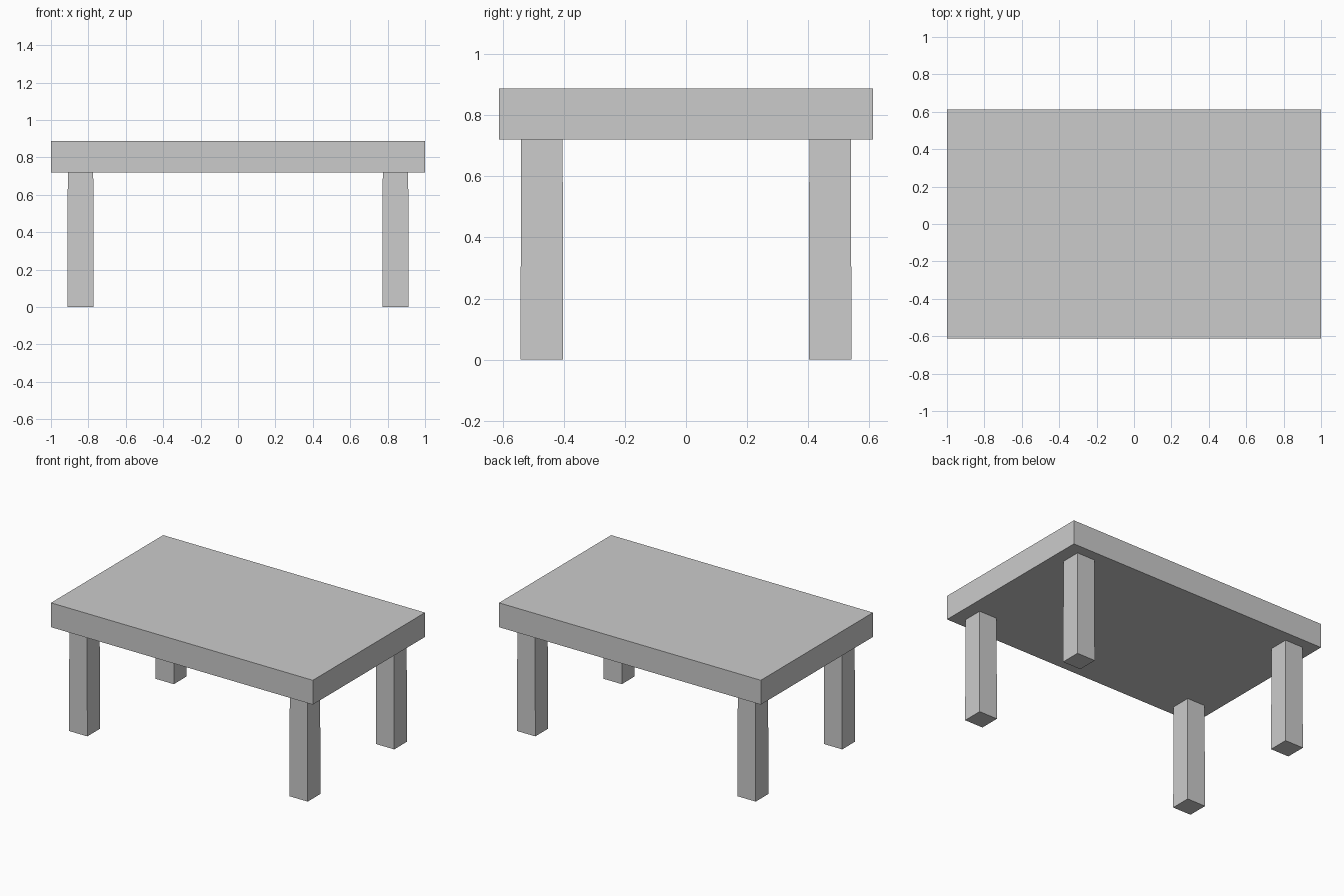
import bpy
import bmesh

if "Cube" in bpy.data.objects:
    bpy.data.objects.remove(bpy.data.objects["Cube"])


def tapered_box(name, center, z0, z1, half_bottom, half_top):
    """Box whose bottom and top rectangles may differ slightly."""
    bm = bmesh.new()
    bmesh.ops.create_cube(bm, size=2)
    for v in bm.verts:
        hx, hy = half_top if v.co.z > 0 else half_bottom
        v.co = (v.co.x * hx, v.co.y * hy, z1 if v.co.z > 0 else z0)
    mesh = bpy.data.meshes.new(name)
    bm.to_mesh(mesh)
    bm.free()
    obj = bpy.data.objects.new(name, mesh)
    obj.location = (center[0], center[1], 0)
    bpy.context.collection.objects.link(obj)
    return obj


# Thick slab top
tapered_box("tabletop", (0, 0), 0.72, 0.888, (1, 0.612), (1, 0.612))

# Four square legs, very slightly wider at the foot
for side, sx in (("left", -1), ("right", 1)):
    for end, sy in (("front", -1), ("back", 1)):
        tapered_box(f"{end}_{side}_leg", (sx * 0.842, sy * 0.472),
                    0, 0.72, (0.07, 0.07), (0.068, 0.068))
